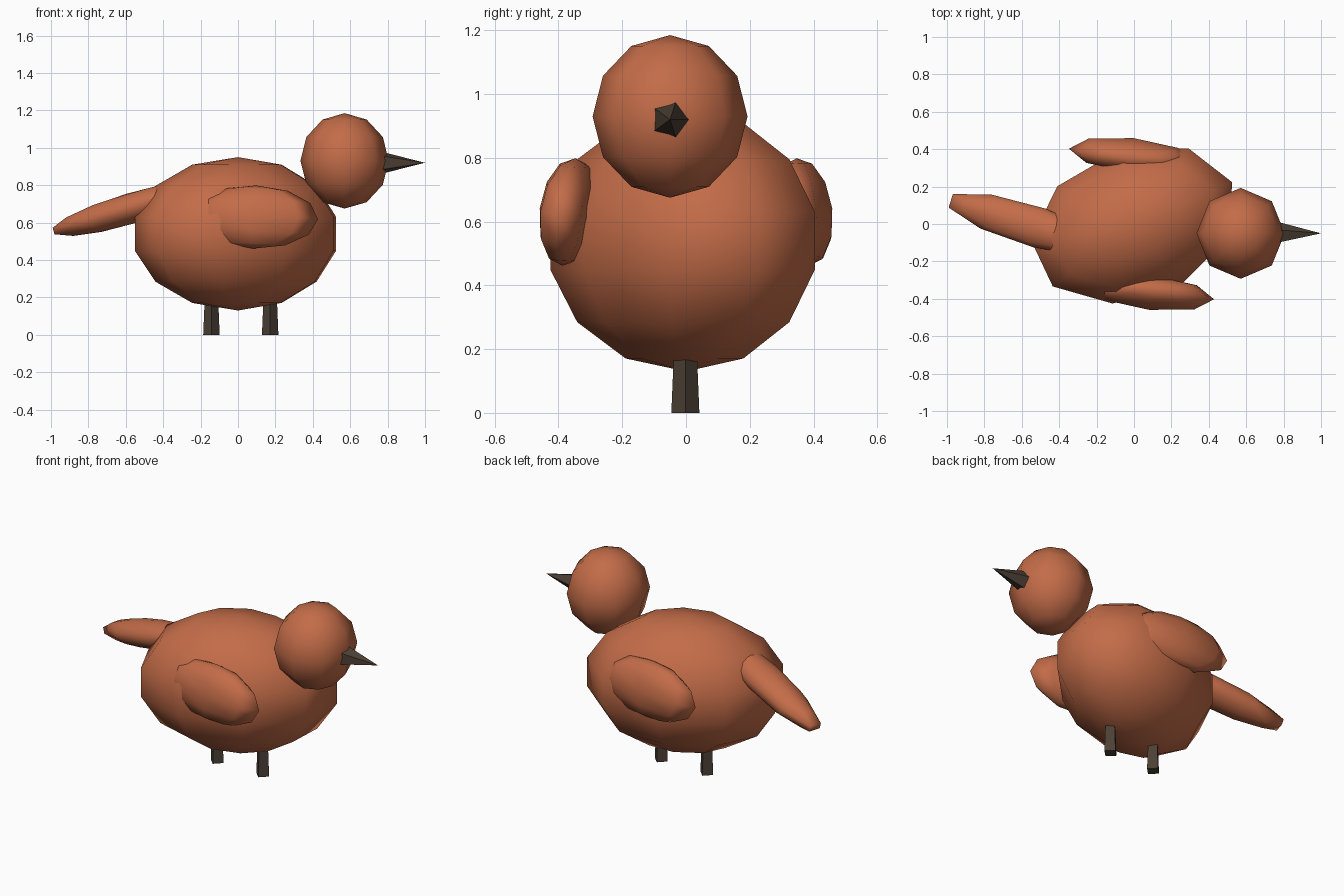
import bpy
import bmesh
from math import radians, atan2, pi
from mathutils import Matrix, Euler

cube = bpy.data.objects.get("Cube")
if cube:
    bpy.data.objects.remove(cube, do_unlink=True)


def make_material(name, color):
    mat = bpy.data.materials.new(name)
    mat.use_nodes = True
    mat.diffuse_color = color
    mat.node_tree.nodes["Principled BSDF"].inputs["Base Color"].default_value = color
    return mat


RUST = make_material("rust_feathers", (0.546, 0.15, 0.065, 1))
DARK = make_material("dark_horn", (0.072, 0.051, 0.036, 1))


def align(bm, phase=0):
    """Turn the mesh about z so that a widest vertex sits at the given angle."""
    bm.verts.ensure_lookup_table()
    v = max(bm.verts, key=lambda v: v.co.xy.length).co
    bm.transform(Matrix.Rotation(radians(phase) - atan2(v.y, v.x), 4, "Z"))


def finish(name, bm, mat, matrix, smooth):
    bm.transform(matrix)
    bmesh.ops.recalc_face_normals(bm, faces=bm.faces)
    mesh = bpy.data.meshes.new(name)
    bm.to_mesh(mesh)
    bm.free()
    mesh.materials.append(mat)
    for p in mesh.polygons:
        p.use_smooth = smooth
    obj = bpy.data.objects.new(name, mesh)
    bpy.context.collection.objects.link(obj)
    return obj


def ellipsoid(name, segments, rings, centre, radii, turn=(0, 0, 0), phase=0):
    bm = bmesh.new()
    bmesh.ops.create_uvsphere(bm, u_segments=segments, v_segments=rings, radius=1)
    align(bm, phase)
    rotation = Euler([radians(a) for a in turn])
    return finish(name, bm, RUST, Matrix.LocRotScale(centre, rotation, radii), True)


def cone(name, sides, base, top, height, matrix, phase=0):
    bm = bmesh.new()
    bmesh.ops.create_cone(bm, cap_ends=True, segments=sides, radius1=base,
                          radius2=top, depth=height)
    align(bm, phase)
    bmesh.ops.remove_doubles(bm, verts=bm.verts, dist=0.0001)
    return finish(name, bm, DARK, matrix, False)


# Body, head and tail
ellipsoid("body", 9, 7, (0, 0, 0.54), (0.585, 0.41, 0.41), (0, 0, 21), 3)
ellipsoid("head", 8, 6, (0.57, -0.05, 0.93), (0.236, 0.243, 0.255))
ellipsoid("tail", 9, 7, (-0.575, 0, 0.675), (0.475, 0.113, 0.082), (0, -16, -17))

# Wings, the left one turned half way round
WING = (0.34, 0.093, 0.17)
ellipsoid("right_wing", 8, 6, (0.09, -0.367, 0.63), WING, (-7, 2, -6))
ellipsoid("left_wing", 8, 6, (-0.01, 0.367, 0.63), WING, (-7, 2, 174))

# Beak pointing along +x
cone("beak", 5, 0.061, 0, 0.23,
     Matrix.Translation((0.885, -0.05, 0.92)) @ Matrix.Rotation(pi / 2, 4, "Y"), 90)

# Legs, tapered upwards
for name, x in (("back_leg", -0.142), ("front_leg", 0.172)):
    cone(name, 4, 0.044, 0.034, 0.24, Matrix.Translation((x, -0.002, 0.12)))
